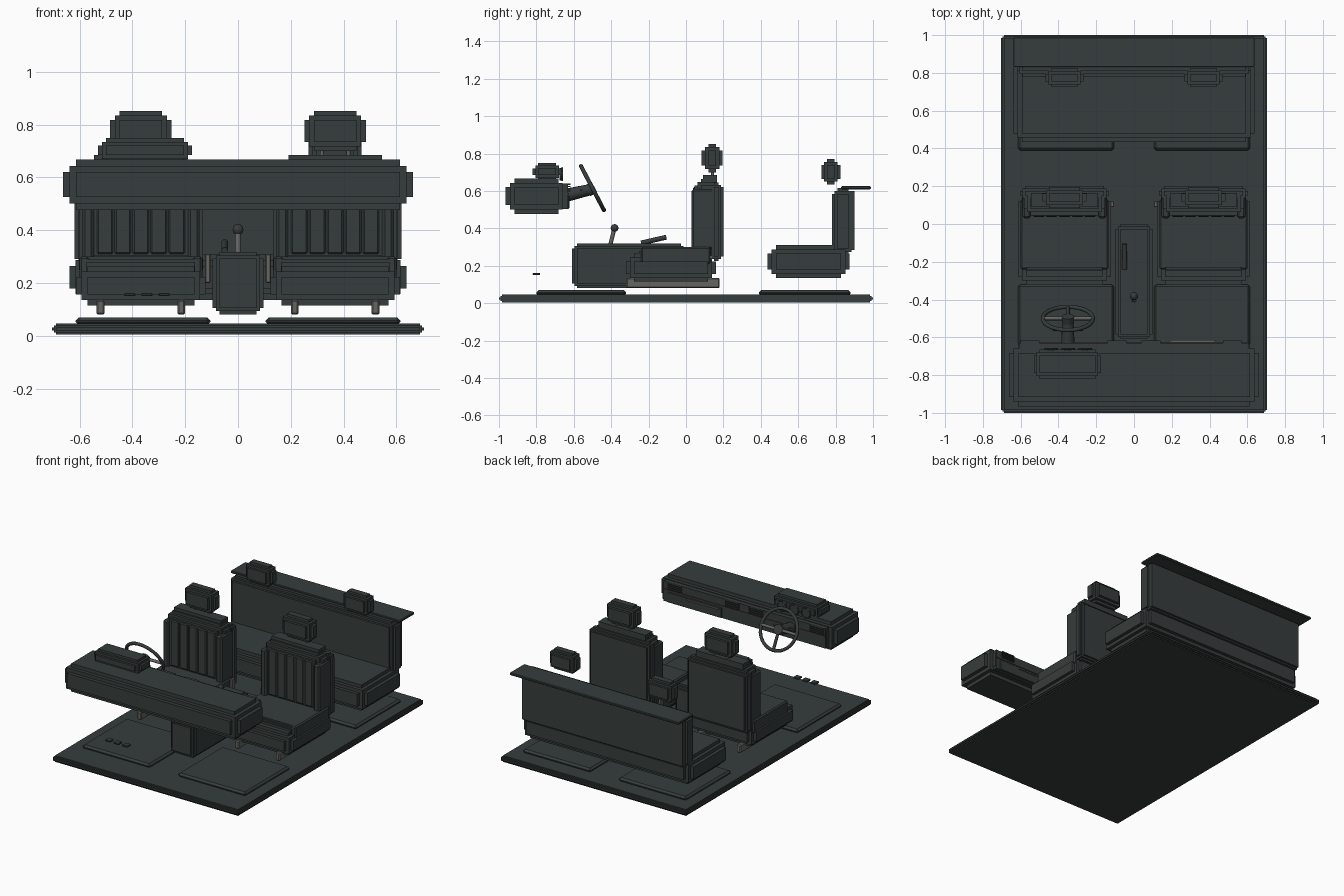
import bpy, bmesh, math
from mathutils import Matrix, Vector

cube = bpy.data.objects.get("Cube")
if cube:
    bpy.data.objects.remove(cube, do_unlink=True)


def material(name, rgb):
    m = bpy.data.materials.new(name)
    m.use_nodes = True
    m.diffuse_color = (*rgb, 1)
    m.node_tree.nodes["Principled BSDF"].inputs["Base Color"].default_value = (*rgb, 1)
    return m


DARK = material("dark slate", (0.037, 0.046, 0.045))
METAL = material("grey metal", (0.13, 0.13, 0.12))
TRIM = material("brown trim", (0.07, 0.045, 0.04))


def finish(name, bm, mat, smooth=False):
    me = bpy.data.meshes.new(name)
    bm.to_mesh(me)
    bm.free()
    me.materials.append(mat)
    ob = bpy.data.objects.new(name, me)
    bpy.context.collection.objects.link(ob)
    if smooth:
        for p in me.polygons:
            p.use_smooth = len(p.vertices) < 5
    return ob


def add_box(bm, lo, hi):
    lo, hi = Vector(lo), Vector(hi)
    m = Matrix.Translation((lo + hi) / 2) @ Matrix.Diagonal((*(hi - lo), 1))
    return bmesh.ops.create_cube(bm, size=1, matrix=m)


def box(name, x, y, z, mat=DARK, bevel=0):
    bm = bmesh.new()
    add_box(bm, (x[0], y[0], z[0]), (x[1], y[1], z[1]))
    if bevel:
        bmesh.ops.bevel(bm, geom=bm.edges[:], offset=bevel, segments=1, affect='EDGES')
    return finish(name, bm, mat)


def stepped(name, x, y, z, b, mat=DARK):
    """Box whose edges are notched in two steps of total depth b."""
    bm = bmesh.new()
    lo, hi = Vector((x[0], y[0], z[0])), Vector((x[1], y[1], z[1]))
    for axis in range(3):
        inset = Vector((b, b, b))
        inset[axis] = 0
        add_box(bm, lo + inset, hi - inset)
    half = Vector((b, b, b)) / 2
    add_box(bm, lo + half, hi - half)
    return finish(name, bm, mat)


def rod(name, a, b, r, mat=DARK, sides=12, r2=None):
    a, b = Vector(a), Vector(b)
    d = b - a
    m = Matrix.Translation((a + b) / 2) @ d.to_track_quat('Z', 'Y').to_matrix().to_4x4()
    bm = bmesh.new()
    bmesh.ops.create_cone(bm, cap_ends=True, segments=sides, radius1=r,
                          radius2=r if r2 is None else r2, depth=d.length, matrix=m)
    return finish(name, bm, mat, True)


def ring(name, centre, axis, radius, thick, mat=DARK):
    bpy.ops.mesh.primitive_torus_add(major_radius=radius, minor_radius=thick,
                                     major_segments=32, minor_segments=8, location=centre)
    ob = bpy.context.object
    ob.name = name
    ob.rotation_euler = Vector(axis).to_track_quat('Z', 'Y').to_euler()
    ob.data.materials.append(mat)
    bpy.ops.object.shade_smooth()
    return ob


def span(c, half):
    return (c - half, c + half)


# Floor and mats
stepped("floor", (-0.705, 0.705), (-1, 1), (0.004, 0.047), 0.016)
for side, s in (("right", -1), ("left", 1)):
    box(side + "_front_mat", span(s * 0.36, 0.255), (-0.8, -0.32), (0.04, 0.07), bevel=0.012)
    box(side + "_rear_mat", span(s * 0.36, 0.255), (0.39, 0.88), (0.04, 0.07), bevel=0.012)

# Front seats
for side, s in (("right", -1), ("left", 1)):
    c = s * 0.368
    n = side + "_seat_"
    stepped(n + "cushion", span(c, 0.245), (-0.32, 0.16), (0.115, 0.265), 0.042)
    stepped(n + "cushion_pad", span(c, 0.225), (-0.25, 0.13), (0.2, 0.3), 0.02)
    stepped(n + "back_pad", span(c, 0.215), (0.045, 0.175), (0.27, 0.665), 0.035)
    stepped(n + "back_shell", span(c, 0.235), (0.125, 0.2), (0.225, 0.645), 0.025)
    box(n + "back_cap", span(c, 0.177), (0.09, 0.165), (0.64, 0.685))
    for i in range(5):
        box(n + "pleat", span(c + (i - 2) * 0.068, 0.031), (0.037, 0.06), (0.31, 0.62), bevel=0.006)
    for e in (-1, 1):
        box(n + "back_bolster", span(c + e * 0.2, 0.022), (0.03, 0.16), (0.29, 0.61), bevel=0.01)
        box(n + "cushion_bolster", span(c + e * 0.215, 0.018), (-0.24, 0.13), (0.21, 0.3), bevel=0.008)
        box(n + "rail", span(c + e * 0.153, 0.015), (-0.32, 0.18), (0.08, 0.135), METAL, 0.006)
        rod(n + "headrest_post", (c + e * 0.05, 0.145, 0.65), (c + e * 0.05, 0.14, 0.73), 0.008, METAL)
    stepped(n + "headrest", span(c, 0.116), (0.084, 0.196), (0.7, 0.852), 0.035)
    # Buckle beside the console
    box(n + "buckle", span(s * 0.115, 0.01), (0.09, 0.12), (0.2, 0.31), METAL, 0.003)

# Rear bench
stepped("bench_cushion", (-0.638, 0.638), (0.435, 0.875), (0.135, 0.31), 0.045)
stepped("bench_back", (-0.62, 0.62), (0.78, 0.9), (0.26, 0.615), 0.03)
box("bench_back_panel", (-0.605, 0.605), (0.84, 0.9), (0.285, 0.6))
box("parcel_shelf", (-0.638, 0.638), (0.83, 0.988), (0.609, 0.626), bevel=0.004)
for side, s in (("right", -1), ("left", 1)):
    stepped(side + "_bench_headrest", span(s * 0.368, 0.1), (0.724, 0.825), (0.635, 0.77), 0.03)

# Dashboard
stepped("dashboard", (-0.662, 0.662), (-0.965, -0.635), (0.477, 0.668), 0.048)
box("dashboard_panel", (-0.61, 0.61), (-0.66, -0.63), (0.505, 0.64))
box("dashboard_trim", (-0.605, 0.605), (-0.635, -0.625), (0.582, 0.59), TRIM)
box("glovebox_door", (0.17, 0.58), (-0.635, -0.624), (0.505, 0.575), bevel=0.003)
box("glovebox_handle", (0.19, 0.43), (-0.626, -0.614), (0.56, 0.568), METAL)
for x in (-0.55, -0.09, 0.09, 0.52):
    for k in range(4):
        box("vent_slat", span(x, 0.05), (-0.635, -0.617), span(0.6 + k * 0.012, 0.003))
stepped("instrument_hood", (-0.53, -0.175), (-0.82, -0.665), (0.655, 0.75), 0.03)
for x in (-0.44, -0.35, -0.26):
    ring("gauge_ring", (x, -0.662, 0.69), (0, 1, 0), 0.033, 0.005)
    rod("gauge_dial", (x, -0.675, 0.69), (x, -0.66, 0.69), 0.033, DARK, 24)

# Steering wheel
hub = Vector((-0.35, -0.5, 0.615))
axis = Vector((0, 0.887, 0.462))
up = Vector((0, -0.462, 0.887))
ring("steering_rim", hub, axis, 0.133, 0.011)
rod("steering_hub", hub - axis * 0.03, hub + axis * 0.012, 0.032, DARK, 20)
for a in (0, 180, 270):
    t = math.radians(a)
    d = Vector((math.cos(t), 0, 0)) + up * math.sin(t)
    rod("steering_spoke", hub + d * 0.02, hub + d * 0.13, 0.01, METAL if a != 270 else DARK, 8)
rod("steering_column", (-0.35, -0.65, 0.575), hub - axis * 0.02, 0.036, DARK, 16, 0.03)
rod("stalk", (-0.43, -0.56, 0.605), (-0.27, -0.56, 0.605), 0.006)

# Pedals
for x in (-0.41, -0.345, -0.28):
    box("pedal", span(x, 0.021), (-0.82, -0.78), (0.15, 0.162), bevel=0.003)

# Centre console, gear lever and handbrake
stepped("console", (-0.097, 0.097), (-0.61, 0), (0.08, 0.318), 0.026)
rod("gear_lever", (0, -0.405, 0.31), (0, -0.383, 0.4), 0.011, METAL)
bm = bmesh.new()
bmesh.ops.create_uvsphere(bm, u_segments=14, v_segments=8, radius=0.021,
                          matrix=Matrix.Translation((0, -0.382, 0.402)))
finish("gear_knob", bm, DARK, True)
rod("handbrake", (-0.05, -0.24, 0.322), (-0.05, -0.105, 0.353), 0.013)
